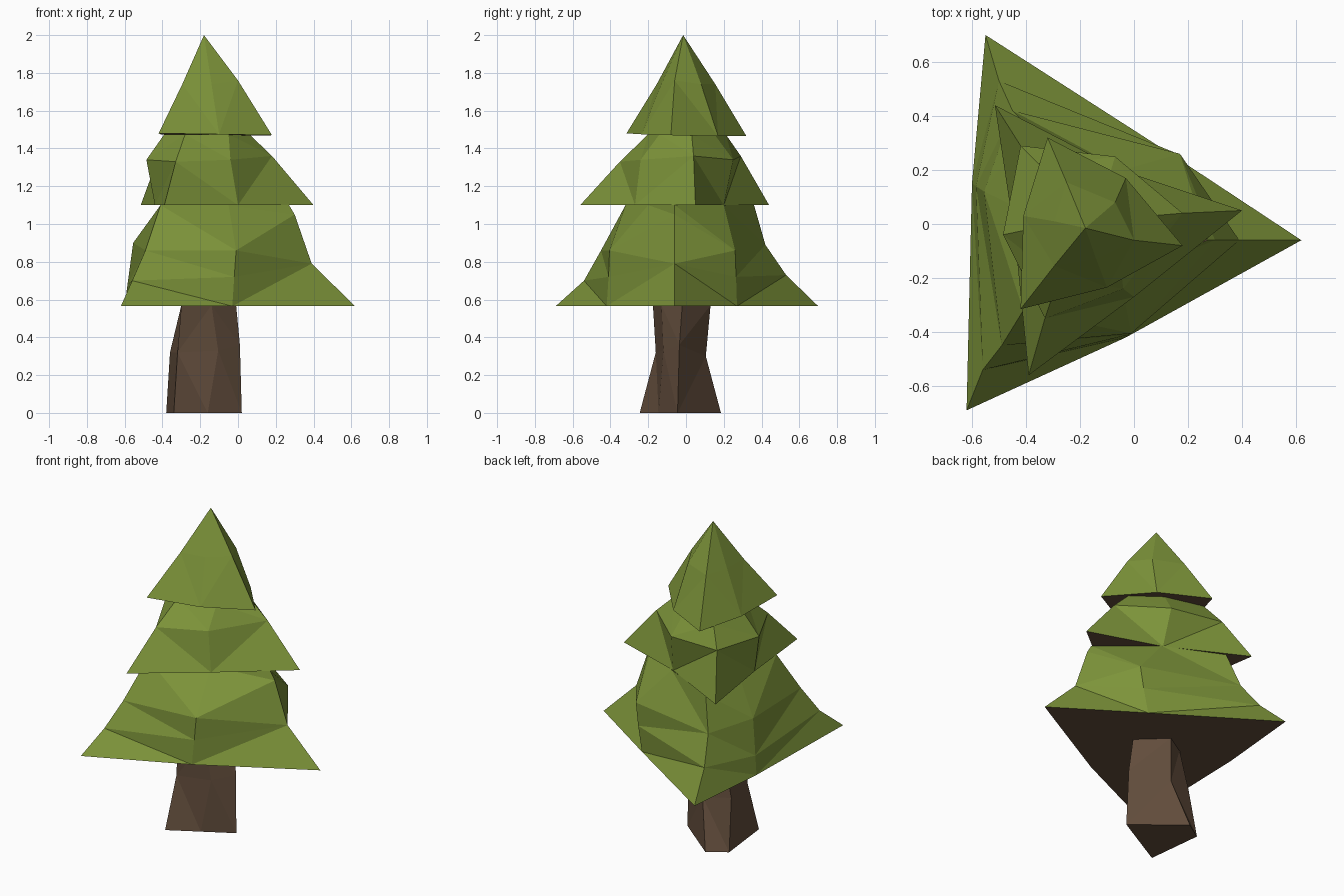
import bpy, bmesh

if "Cube" in bpy.data.objects:
    bpy.data.objects.remove(bpy.data.objects["Cube"])


def material(name, rgb):
    m = bpy.data.materials.new(name)
    m.diffuse_color = (*rgb, 1)
    m.use_nodes = True
    m.node_tree.nodes["Principled BSDF"].inputs["Base Color"].default_value = m.diffuse_color
    return m


green = material("leaf_green", (0.205, 0.296, 0.042))
brown = material("bark_brown", (0.122, 0.074, 0.045))


def loft(name, rings, mats, apex=None):
    """Skin stacked rings (counter-clockwise from above); close the bottom, optional tip."""
    bm = bmesh.new()
    rows = [[bm.verts.new(p) for p in ring] for ring in rings]
    n = len(rows[0])
    base = bm.faces.new(rows[0][::-1])
    base.material_index = len(mats) - 1
    for lo, hi in zip(rows, rows[1:]):
        for i in range(n):
            j = (i + 1) % n
            bm.faces.new((lo[i], lo[j], hi[j], hi[i]))
    if apex:
        tip = bm.verts.new(apex)
        for i in range(n):
            bm.faces.new((rows[-1][i], rows[-1][(i + 1) % n], tip))
    bmesh.ops.triangulate(bm, faces=bm.faces[:])
    me = bpy.data.meshes.new(name)
    bm.to_mesh(me)
    bm.free()
    for m in mats:
        me.materials.append(m)
    ob = bpy.data.objects.new(name, me)
    bpy.context.collection.objects.link(ob)
    return ob


def flat(z, pts):
    return [(x, y, z) for x, y in pts]


# Trunk: right, back, left, front-left corner and front middle
loft("trunk", [
    flat(0, [(.02, -.045), (-.265, .185), (-.38, .11), (-.34, -.245), (-.16, -.145)]),
    [(.01, -.035, .36), (-.19, .105, .3), (-.36, .06, .32), (-.32, -.16, .32), (-.105, -.12, .33)],
    flat(.57, [(-.01, -.02), (-.17, .13), (-.3, .05), (-.3, -.175), (-.14, -.13)]),
], [brown])

# Foliage tiers: ring order is right tip, side, back tip, side, front tip, side
loft("lower_branches", [
    flat(.565, [(.62, -.06), (.12, .27), (-.55, .70), (-.6, .15), (-.62, -.69), (-.03, -.42)]),
    [(.39, -.06, .79), (.15, .265, .72), (-.5, .53, .73), (-.585, .14, .68),
     (-.56, -.54, .7), (-.02, -.41, .72)],
    [(.30, -.06, 1.05), (.17, .26, .86), (-.45, .42, .89), (-.555, .12, .9),
     (-.49, -.45, .86), (-.01, -.405, .86)],
    flat(1.1, [(.27, -.06), (-.04, .2), (-.39, .36), (-.41, .05), (-.41, -.32), (-.05, -.2)]),
], [green, brown])

loft("middle_branches", [
    flat(1.1, [(.40, .05), (-.05, .2), (-.515, .44), (-.44, -.06), (-.39, -.56), (0, -.27)]),
    [(.18, .04, 1.36), (-.07, .25, 1.34), (-.42, .29, 1.36), (-.485, -.04, 1.34),
     (-.33, -.35, 1.33), (-.04, -.24, 1.34)],
    flat(1.475, [(.06, .03), (-.1, .15), (-.34, .21), (-.39, -.02), (-.28, -.2), (-.05, -.14)]),
], [green, brown])

loft("top_branches", [
    [(.18, -.08, 1.47), (-.03, .17, 1.465), (-.32, .32, 1.465), (-.41, .03, 1.475),
     (-.42, -.315, 1.48), (-.1, -.235, 1.475)],
    [(0, -.06, 1.76), (-.07, .08, 1.74), (-.25, .155, 1.74), (-.295, .01, 1.74),
     (-.295, -.155, 1.74), (-.14, -.13, 1.74)],
], [green, brown], apex=(-.18, -.015, 2.0))
